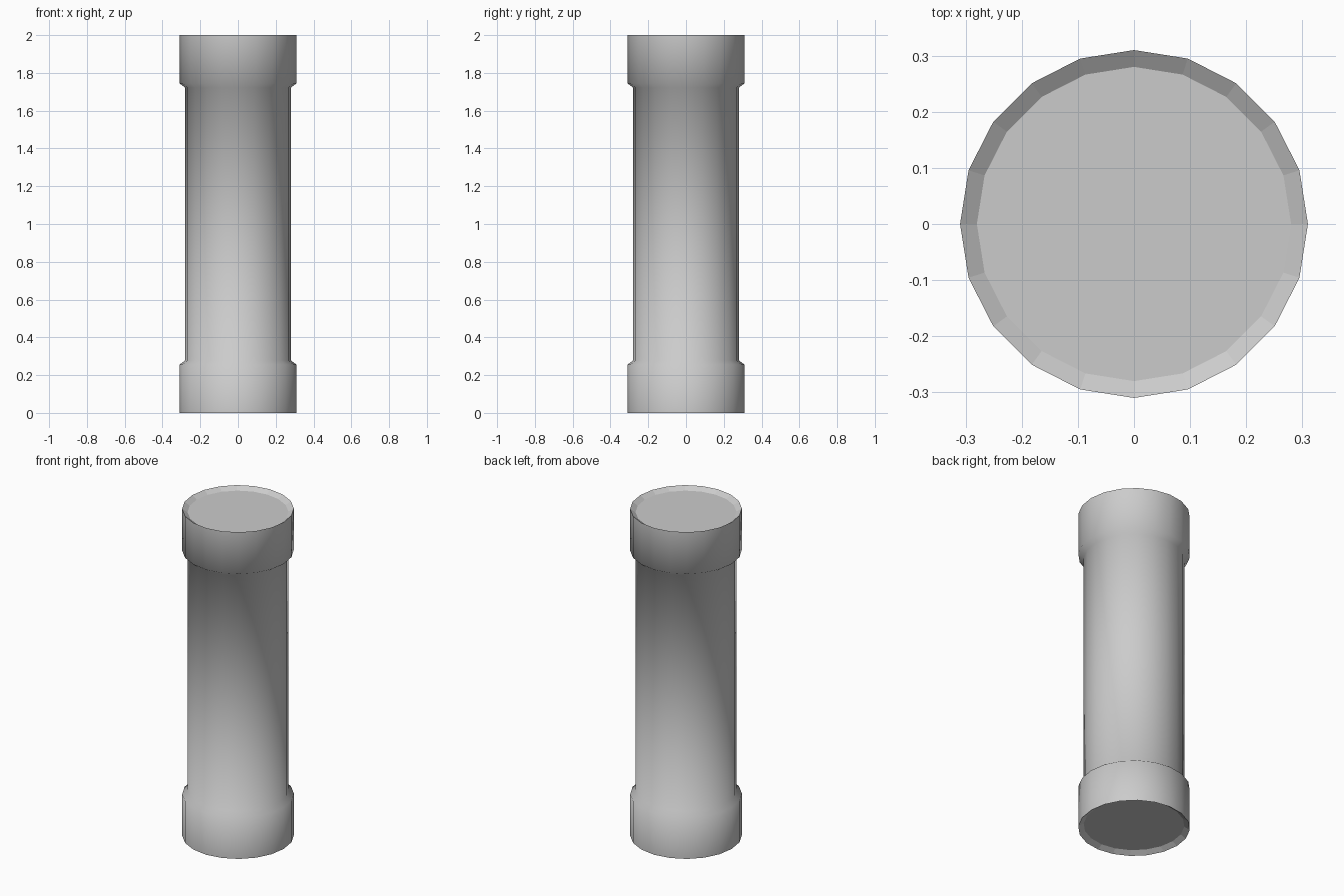
import bpy, bmesh
from math import pi, cos, sin, radians

if "Cube" in bpy.data.objects:
    bpy.data.objects.remove(bpy.data.objects["Cube"])

SIDES = 20
# Half profile (radius, z) from the recessed end face up to the middle of the shaft
half = [(0.28, 0.02), (0.31, 0.0), (0.31, 0.255), (0.28, 0.278)]
profile = half + [(r, 2 - z) for r, z in reversed(half)]

# Pipe: lathe the mirrored profile
bm = bmesh.new()
rings = [[bm.verts.new((r * cos(2 * pi * i / SIDES), r * sin(2 * pi * i / SIDES), z))
          for i in range(SIDES)] for r, z in profile]
last = len(rings) - 2
flat = []
for k, (a, b) in enumerate(zip(rings, rings[1:])):
    for i in range(SIDES):
        j = (i + 1) % SIDES
        f = bm.faces.new((a[i], a[j], b[j], b[i]))
        if k in (0, last):
            flat.append(f)

# Recessed end caps
flat.append(bm.faces.new(list(reversed(rings[0]))))
flat.append(bm.faces.new(rings[-1]))
bm.normal_update()
flat_ids = []
bm.faces.index_update()
flat_ids = [f.index for f in flat]

mesh = bpy.data.meshes.new("collared_pipe")
bm.to_mesh(mesh)
bm.free()
pipe = bpy.data.objects.new("collared_pipe", mesh)
bpy.context.collection.objects.link(pipe)

# Smooth barrel and collars, faceted end rims
bpy.context.view_layer.objects.active = pipe
pipe.select_set(True)
bpy.ops.object.shade_smooth_by_angle(angle=radians(60))
for i in flat_ids:
    mesh.polygons[i].use_smooth = False
